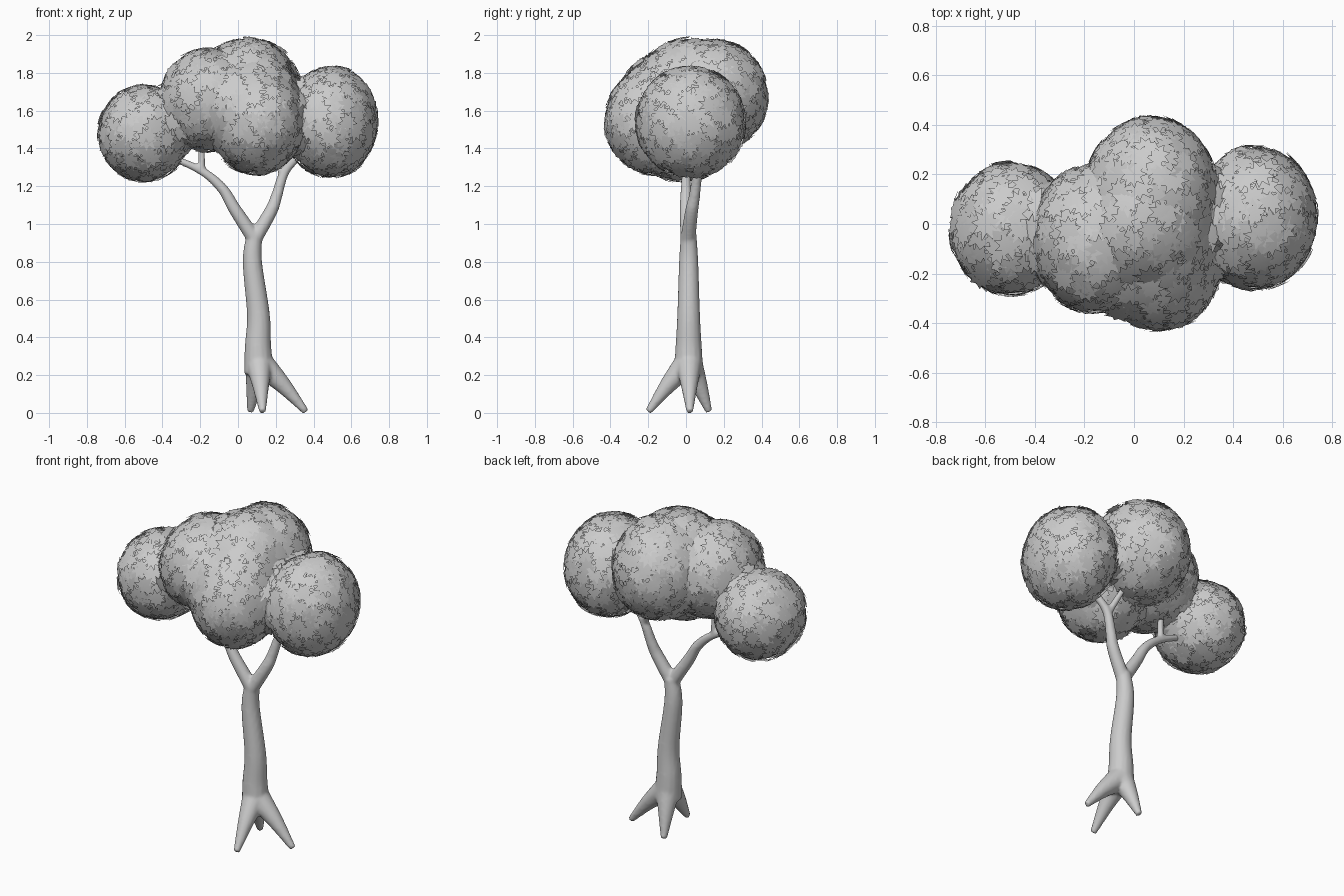
import bpy, bmesh, math, random
from mathutils import Vector, Matrix

if "Cube" in bpy.data.objects:
    bpy.data.objects.remove(bpy.data.objects["Cube"])

random.seed(7)


def make_object(name, bm, voxel=None, smooth=0):
    if voxel:
        bmesh.ops.recalc_face_normals(bm, faces=bm.faces)
    for f in bm.faces:
        f.smooth = True
    me = bpy.data.meshes.new(name)
    bm.to_mesh(me)
    bm.free()
    ob = bpy.data.objects.new(name, me)
    bpy.context.collection.objects.link(ob)
    if voxel:  # fuse overlapping pieces into one skin
        m = ob.modifiers.new("fuse", 'REMESH')
        m.mode = 'VOXEL'
        m.voxel_size = voxel
        m.use_smooth_shade = True
        s = ob.modifiers.new("soften", 'SMOOTH')
        s.factor = 0.5
        s.iterations = smooth
    return ob


def spline(pts, steps=6):
    """Catmull-Rom curve through the points."""
    p = [Vector(q) for q in pts]
    p = [p[0] * 2 - p[1]] + p + [p[-1] * 2 - p[-2]]
    out = []
    for i in range(1, len(p) - 2):
        a, b, c, d = p[i - 1:i + 3]
        for k in range(steps):
            t = k / steps
            out.append((b * 2 + (c - a) * t + (a * 2 - b * 5 + c * 4 - d) * t * t
                        + (b * 3 - a - c * 3 + d) * t ** 3) * 0.5)
    return out + [p[-2]]


def tube(bm, pts, r_start, r_end, sides=14):
    """Tapered round limb along a curve."""
    path = spline(pts)
    last = len(path) - 1
    rings = []
    for i, q in enumerate(path):
        tangent = path[min(i + 1, last)] - path[max(i - 1, 0)]
        rot = Vector((0, 0, 1)).rotation_difference(tangent.normalized())
        r = r_start + (r_end - r_start) * i / last
        angles = [math.tau * k / sides for k in range(sides)]
        rings.append([bm.verts.new(q + rot @ Vector((r * math.cos(a), r * math.sin(a), 0)))
                      for a in angles])
    for r0, r1 in zip(rings, rings[1:]):
        for k in range(sides):
            n = (k + 1) % sides
            bm.faces.new((r0[k], r0[n], r1[n], r1[k]))
    bm.faces.new(rings[0][::-1])
    bm.faces.new(rings[-1])


bm = bmesh.new()
# Trunk: x and z of the centre line
trunk = [(.112, .21), (.106, .35), (.108, .52), (.076, .8), (.088, .95)]
tube(bm, [(x, .014, z) for x, z in trunk], .08, .042)

# Roots: splayed from the trunk foot to each tip
foot = Vector((.11, .015, .27))
for x, y in [(.36, .02), (.13, -.2), (.065, .122)]:
    tip = Vector((x, y, .006))
    knee = foot.lerp(tip, .5)
    knee.z = .15
    tube(bm, [foot, knee, tip], .074, .018)

# Branches from the fork, each with one twig
fork = (.088, .01, .92)
tube(bm, [fork, (-.018, 0, 1.08), (-.085, 0, 1.19), (-.2, 0, 1.285), (-.42, 0, 1.38)], .04, .016)
tube(bm, [(-.19, 0, 1.27), (-.195, 0, 1.46)], .02, .016)
tube(bm, [fork, (.175, .03, 1.07), (.205, .045, 1.15), (.25, .058, 1.28), (.35, .04, 1.39)], .04, .02)
tube(bm, [(.24, .056, 1.26), (.17, .11, 1.42)], .022, .016)
make_object("trunk", bm, voxel=.009, smooth=5)

# Foliage core: fused ellipsoids (centre, outer radii)
blobs = [
    ((-.495, -.02, 1.48), (.25, .275, .26)),
    ((-.16, -.06, 1.655), (.26, .305, .28)),
    ((.07, .13, 1.68), (.275, .31, .305)),
    ((.10, -.155, 1.55), (.26, .28, .295)),
    ((.49, .025, 1.54), (.255, .295, .30)),
    # fillers that blend the three middle clumps
    ((.045, .01, 1.71), (.27, .28, .28)),
    ((-.02, -.125, 1.63), (.25, .26, .24)),
    ((.09, -.07, 1.64), (.255, .28, .27)),
]
bm = bmesh.new()
for centre, radii in blobs:
    size = [r - .014 for r in radii]
    bmesh.ops.create_icosphere(bm, subdivisions=4, radius=1,
                               matrix=Matrix.Translation(centre) @ Matrix.Diagonal((*size, 1)))
core = make_object("foliage_core", bm, voxel=.022, smooth=6)

# Scatter spots evenly over the fused core
depsgraph = bpy.context.evaluated_depsgraph_get()
surface = core.evaluated_get(depsgraph).data
faces = [(p.center.copy(), p.normal.copy()) for p in surface.polygons]
random.shuffle(faces)
spots = []
for c, n in faces:
    if all((c - s).length_squared > .05 ** 2 for s, _ in spots):
        spots.append((c, n))

# Star-shaped leaves laid in loose layers on the foliage
POINTS = 9
bm = bmesh.new()
for c, n in spots:
    tilt = Vector([random.uniform(-.09, .09) for _ in range(3)])
    rot = (n + tilt).normalized().to_track_quat('Z', 'Y').to_matrix()
    spin = random.uniform(0, math.tau)
    scale = random.uniform(.9, 1.1)
    base = c + n * random.uniform(.005, .018)
    hub = bm.verts.new(base)
    rim = []
    for k in range(POINTS * 2):
        r = scale * (.036 if k % 2 else .062 * random.uniform(.9, 1.1))
        a = spin + math.pi * k / POINTS
        rim.append(bm.verts.new(base + rot @ Vector((r * math.cos(a), r * math.sin(a), -1.4 * r * r))))
    for k in range(POINTS * 2):
        bm.faces.new((hub, rim[k], rim[(k + 1) % (POINTS * 2)]))
make_object("leaves", bm)
